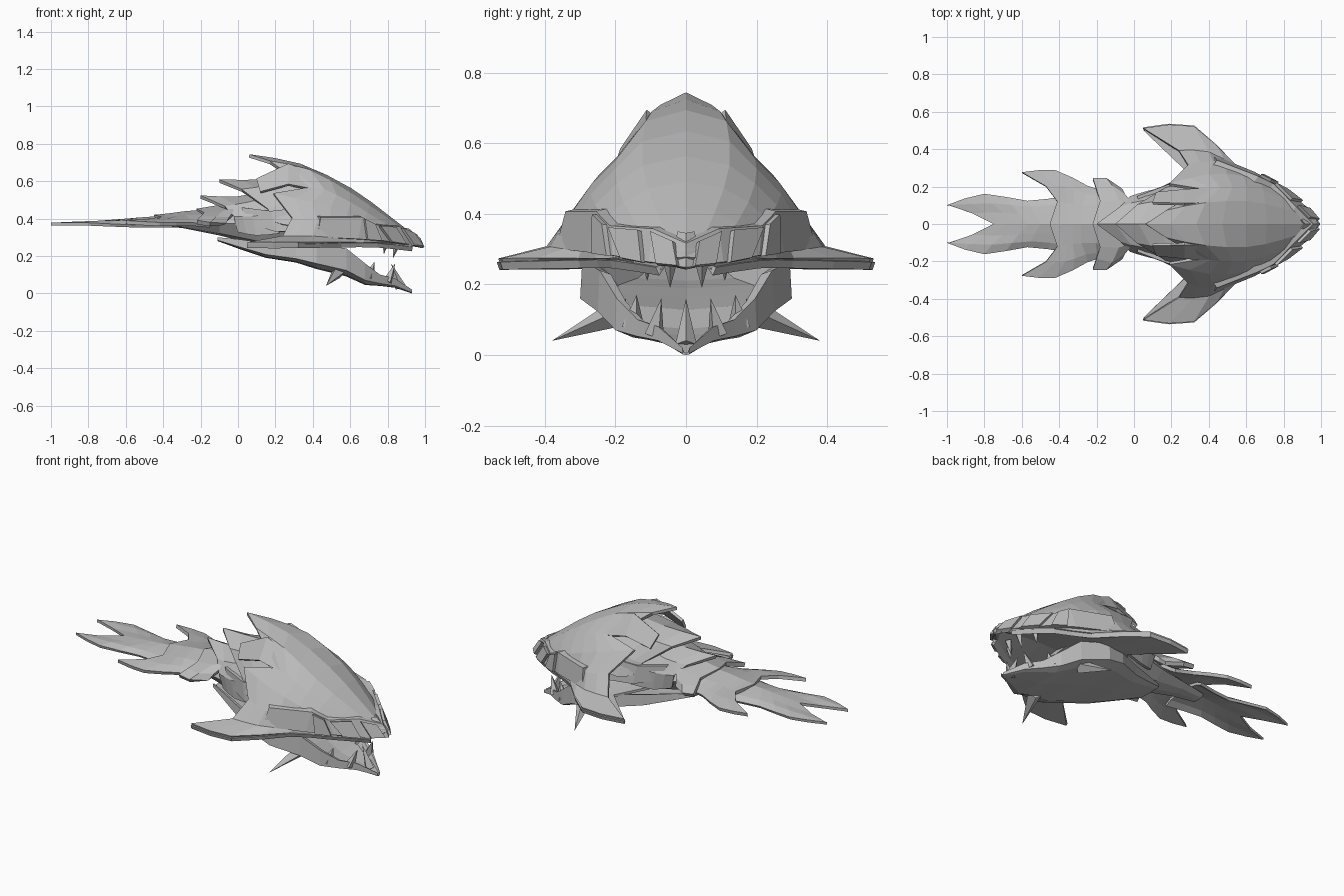
import bpy
import bmesh
from mathutils import Vector

default = bpy.data.objects.get("Cube")
if default:
    bpy.data.objects.remove(default, do_unlink=True)

grey = bpy.data.materials.new("plain grey")
grey.use_nodes = True
grey.diffuse_color = (.5, .5, .5, 1)
grey.node_tree.nodes["Principled BSDF"].inputs["Base Color"].default_value = grey.diffuse_color


def finish(name, bm, thickness=0):
    """Turn a bmesh into a flat-shaded object, optionally a plate with thickness."""
    bmesh.ops.remove_doubles(bm, verts=bm.verts, dist=.0005)
    bmesh.ops.recalc_face_normals(bm, faces=bm.faces)
    mesh = bpy.data.meshes.new(name)
    bm.to_mesh(mesh)
    bm.free()
    mesh.materials.append(grey)
    obj = bpy.data.objects.new(name, mesh)
    bpy.context.collection.objects.link(obj)
    if thickness:
        solid = obj.modifiers.new("Thickness", "SOLIDIFY")
        solid.thickness = thickness
        solid.offset = 0
    return obj


def smooth_path(points, steps):
    """Run a Catmull-Rom curve through a few points."""
    pts = [Vector(p) for p in points]
    ext = [pts[0] * 2 - pts[1]] + pts + [pts[-1] * 2 - pts[-2]]
    path = []
    for a, b, c, d in zip(ext, ext[1:], ext[2:], ext[3:]):
        for i in range(steps):
            t = i / steps
            path.append(b + (c - a) * t / 2 + (a * 2 - b * 5 + c * 4 - d) * t * t / 2
                        + (b * 3 - a - c * 3 + d) * t ** 3 / 2)
    return path + [pts[-1]]


def shifted(points, dx, dy, dz):
    """Copy a line of points, moved by an offset."""
    return [(x + dx, max(y + dy, 0), z + dz) for x, y, z in points]


def skin(name, columns, thickness=0, steps=1, cap=False):
    """Skin between lengthwise lines, on both sides of the body."""
    lines = [smooth_path(c, steps) for c in columns]
    bm = bmesh.new()
    for side in (1, -1):
        grid = [[bm.verts.new((p.x, p.y * side, p.z)) for p in line] for line in lines]
        for near, far in zip(grid, grid[1:]):
            for i in range(len(near) - 1):
                bm.faces.new((near[i], near[i + 1], far[i + 1], far[i]))
    if cap:
        bmesh.ops.remove_doubles(bm, verts=bm.verts, dist=.0005)
        bmesh.ops.holes_fill(bm, edges=bm.edges, sides=0)
    return finish(name, bm, thickness)


def loft(name, stations, section):
    """Solid body: each station is x, half width, bottom, top."""
    columns = [[(x, w * u, low + (top - low) * v) for x, w, low, top in stations]
               for u, v in section]
    return skin(name, columns, cap=True)


def spikes(name, base, tip, radius, sides=4):
    """A mirrored pair of pointed teeth or horns."""
    bm = bmesh.new()
    for side in (1, -1):
        a, b = (Vector((p[0], p[1] * side, p[2])) for p in (base, tip))
        ring = bmesh.ops.create_cone(bm, cap_ends=True, segments=sides, radius1=radius,
                                     radius2=0, depth=(b - a).length)["verts"]
        turn = (b - a).to_track_quat("Z", "Y")
        for v in ring:
            v.co = turn @ v.co + (a + b) / 2
    return finish(name, bm)


# Domed head shell, from the crest ridge down to the swept side wings
crest = [(.98, 0, .27), (.8, 0, .41), (.6, 0, .555), (.33, 0, .685), (.06, 0, .735)]
shoulder = [(.97, .02, .27), (.79, .08, .4), (.6, .12, .53), (.38, .11, .655), (.17, .07, .7)]
temple = [(.96, .03, .27), (.78, .14, .37), (.6, .19, .48), (.46, .19, .55), (.37, .18, .56)]
cheek = [(.94, .05, .26), (.76, .18, .34), (.58, .25, .42), (.4, .26, .48), (.19, .21, .53)]
jowl = [(.93, .06, .26), (.75, .19, .3), (.57, .28, .35), (.42, .33, .38), (.29, .31, .4)]
rim = [(.93, .07, .25), (.75, .2, .27), (.56, .29, .29), (.4, .38, .3), (.24, .39, .3)]
wing = [(.93, .08, .25), (.74, .21, .27), (.55, .3, .27), (.32, .52, .265), (.05, .51, .265)]
skin("head_shell", [crest, shoulder, temple, cheek, jowl, rim, wing], .018, steps=2)

# Roof of the mouth and wing underside
roof = [(.95, 0, .28), (.75, 0, .31), (.55, 0, .31), (.3, 0, .3), (.05, 0, .3)]
roof_side = [(.92, .06, .26), (.74, .18, .27), (.55, .26, .27), (.4, .3, .25), (.28, .28, .26)]
skin("mouth_roof", [roof, roof_side, shifted(wing, 0, -.005, -.018), wing], .014, steps=2)

# Brow ridge along the lip, rising to a ledge at the back
brow_top = [(.95, 0, .31), (.86, .09, .35), (.74, .21, .36), (.66, .25, .4), (.44, .335, .4)]
brow_low = [(.985, 0, .25), (.9, .1, .26), (.77, .2, .28), (.64, .27, .29), (.42, .36, .3)]
skin("brow_ridge", [shifted(brow_top, -.03, -.04, .008), brow_top, brow_low], .02)

# Slanted plates lying over the brow, and a narrow beak
for k in range(3):
    tops, lows = ([Vector(p) for p in line[k:k + 2]] for line in (brow_top, brow_low))
    out = Vector((.012, .012, 0))
    plate = [[tops[0].lerp(tops[1], t + .25) + out for t in (0, .7)],
             [lows[0].lerp(lows[1], t + .1) + out for t in (0, .6)]]
    skin("brow_plate", plate, .016)
skin("beak", [[(.99, 0, .245), (.97, 0, .29), (.91, 0, .34)],
              [(.965, .03, .25), (.94, .035, .29), (.89, .02, .345)]], .015)

# Neck core inside the plates
loft("neck", [(.55, .18, .28, .46), (.3, .22, .25, .57), (.1, .17, .26, .52),
              (-.1, .12, .31, .45), (-.3, .08, .35, .41), (-.45, .05, .36, .4)],
     [(0, 0), (.6, .08), (1, .45), (.7, .8), (0, 1)])

# Overlapping neck plates, each ending in a backward point
skin("upper_neck_plate",
     [[(.4, 0, .63), (.15, 0, .6), (-.1, 0, .6)],
      [(.4, .12, .6), (.17, .12, .57), (.02, .1, .55)],
      [(.42, .2, .5), (.26, .2, .47), (.16, .18, .45)],
      [(.4, .25, .38), (.28, .24, .36), (.2, .21, .38)]], .018, steps=2)
skin("lower_neck_plate",
     [[(.2, 0, .55), (0, 0, .51), (-.2, 0, .515)],
      [(.22, .12, .52), (.05, .12, .48), (-.07, .09, .46)],
      [(.22, .2, .43), (.08, .17, .41), (-.02, .14, .41)],
      [(.22, .2, .32), (.1, .17, .31), (0, .13, .33)]], .018, steps=2)
skin("side_neck_blade",
     [[(.42, .11, .63), (.27, .105, .69), (.1, .11, .61)],
      [(.42, .19, .55), (.27, .18, .58), (.12, .165, .54)]], .016)
skin("cheek_blade",
     [[(.36, .23, .46), (.18, .2, .44), (.02, .14, .46)],
      [(.36, .25, .33), (.2, .21, .33), (.07, .16, .37)]], .02)

# Tail collar, swept fins and forked tail
skin("tail_collar",
     [[(.02, 0, .47), (-.1, 0, .46), (-.22, 0, .44)],
      [(0, .1, .45), (-.08, .12, .43), (-.18, .12, .42)],
      [(-.05, .15, .4), (-.12, .2, .4), (-.2, .18, .4)],
      [(-.07, .18, .37), (-.15, .24, .37), (-.22, .24, .38)]], .025)
skin("tail_fins",
     [[(-.12, 0, .44), (-.28, 0, .43), (-.35, 0, .42), (-.45, 0, .41)],
      [(-.12, .1, .41), (-.28, .1, .41), (-.36, .11, .4), (-.41, .12, .4)],
      [(-.14, .14, .38), (-.26, .16, .39), (-.37, .2, .39), (-.47, .2, .39)],
      [(-.15, .17, .36), (-.25, .2, .37), (-.42, .285, .37), (-.6, .275, .38)]], .02, steps=2)
skin("tail_fork",
     [[(-.35, 0, .41), (-.5, 0, .4), (-.62, 0, .39), (-.75, 0, .38)],
      [(-.35, .06, .39), (-.53, .05, .39), (-.7, .06, .38), (-.87, .06, .37)],
      [(-.35, .11, .38), (-.55, .09, .38), (-.76, .11, .38), (-.99, .1, .37)],
      [(-.35, .15, .36), (-.57, .12, .36), (-.8, .16, .37), (-1, .1, .37)]], .016, steps=2)

# Lower jaw, hollow on top, with high cheeks at the hinge
loft("lower_jaw",
     [(-.11, .08, .28, .3), (0, .13, .24, .29), (.15, .2, .19, .27), (.31, .28, .165, .26),
      (.42, .3, .13, .265), (.58, .25, .09, .24), (.68, .2, .045, .16), (.76, .14, .04, .1),
      (.84, .08, .03, .08), (.93, .01, 0, .02)],
     [(0, 0), (.75, .04), (1, .22), (.98, 1), (.85, .92), (.68, .35), (0, .25)])

# Teeth and jaw horns
spikes("upper_front_teeth", (.85, .045, .27), (.83, .045, .19), .022)
spikes("upper_side_teeth", (.79, .11, .28), (.78, .11, .21), .022)
spikes("lower_front_teeth", (.8, .09, .06), (.84, .07, .16), .03)
spikes("lower_side_teeth", (.7, .15, .08), (.73, .14, .17), .034)
spikes("lower_back_teeth", (.64, .19, .12), (.67, .17, .16), .025)
spikes("jaw_horns", (.54, .19, .12), (.47, .38, .04), .04)
spikes("chin_horn", (.87, 0, .03), (.82, 0, .16), .03)
